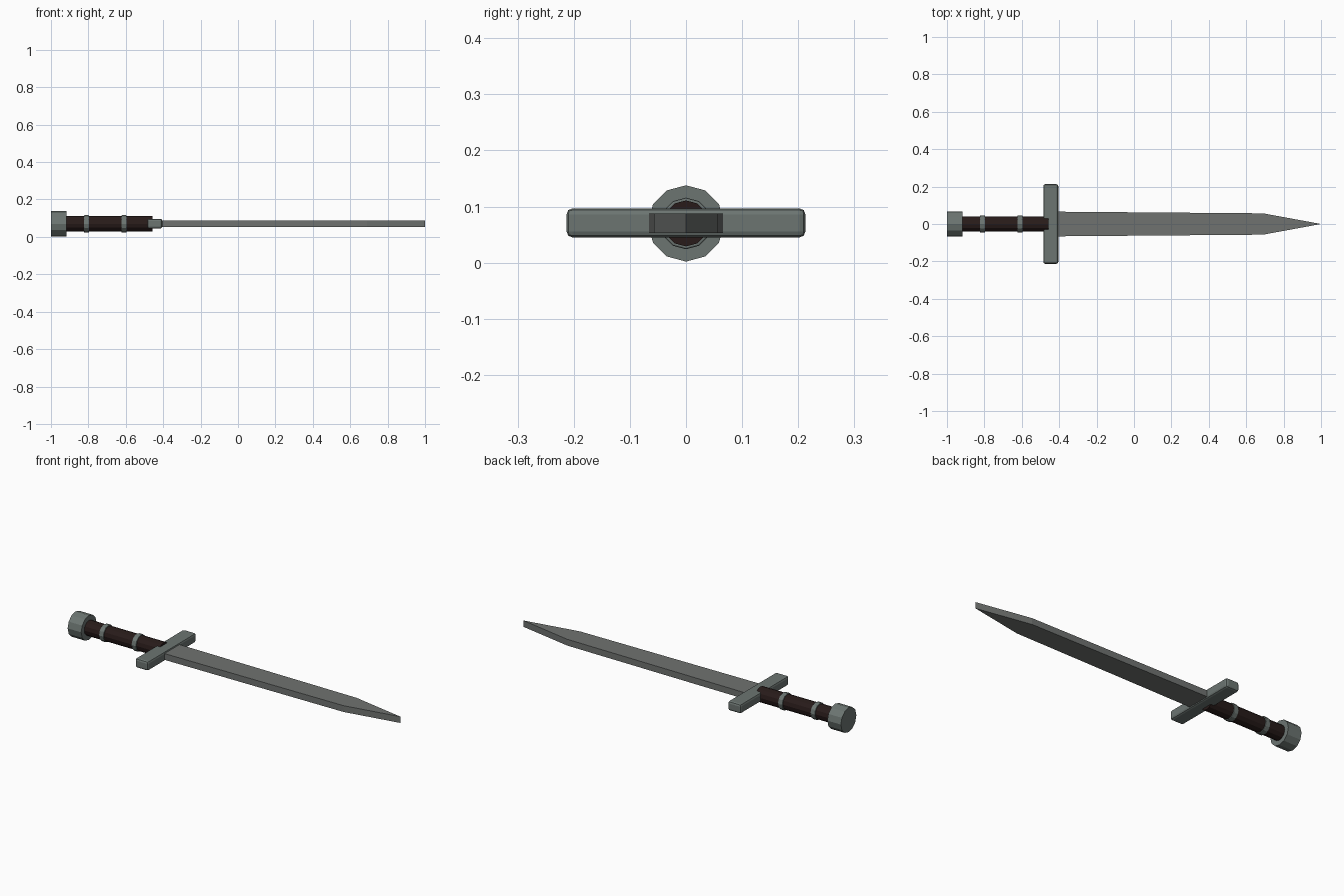
import bpy
import bmesh
import math

cube = bpy.data.objects.get("Cube")
if cube:
    bpy.data.objects.remove(cube, do_unlink=True)

AXIS_Z = 0.07  # height of the sword's long axis


def material(name, rgb):
    mat = bpy.data.materials.new(name)
    mat.use_nodes = True
    colour = (*rgb, 1)
    mat.diffuse_color = colour
    mat.node_tree.nodes["Principled BSDF"].inputs["Base Color"].default_value = colour
    return mat


steel = material("blade steel", (0.16, 0.17, 0.163))
iron = material("fitting iron", (0.15, 0.178, 0.167))
leather = material("dark leather", (0.021, 0.011, 0.01))


def cylinder(name, x0, x1, radius, mat, bevel=0):
    """Twelve-sided cylinder along x."""
    bpy.ops.mesh.primitive_cylinder_add(
        vertices=12, radius=radius, depth=x1 - x0,
        location=((x0 + x1) / 2, 0, AXIS_Z), rotation=(0, math.pi / 2, 0))
    return finish(bpy.context.object, name, mat, bevel)


def finish(obj, name, mat, bevel=0):
    obj.name = name
    obj.data.materials.append(mat)
    if bevel:
        mod = obj.modifiers.new("edge bevel", 'BEVEL')
        mod.width = bevel
        mod.segments = 2
        mod.limit_method = 'ANGLE'
        mod.angle_limit = math.radians(40)
    return obj


# Pommel, grip and the two grip bands
cylinder("pommel", -1.0, -0.917, 0.068, iron)
cylinder("grip", -0.93, -0.457, 0.041, leather)
for name, x in (("rear_band", -0.81), ("front_band", -0.61)):
    cylinder(name, x - 0.014, x + 0.014, 0.046, iron, 0.003)

# Crossguard
bpy.ops.mesh.primitive_cube_add(size=1, location=(-0.445, 0, AXIS_Z + 0.001))
guard = bpy.context.object
guard.scale = (0.08, 0.426, 0.052)
bpy.ops.object.transform_apply(location=False, rotation=False, scale=True)
finish(guard, "crossguard", iron, 0.011)

# Blade: flat outline, mirrored about its centre line and extruded upward
side = [(-0.43, 0.066), (0.69, 0.057)]
outline = side + [(1.0, 0)] + [(x, -y) for x, y in reversed(side)]
bm = bmesh.new()
base = bm.faces.new([bm.verts.new((x, y, 0.053)) for x, y in outline])
top = bmesh.ops.extrude_face_region(bm, geom=[base])["geom"]
bmesh.ops.translate(bm, vec=(0, 0, 0.035),
                    verts=[v for v in top if isinstance(v, bmesh.types.BMVert)])
bmesh.ops.recalc_face_normals(bm, faces=bm.faces)
mesh = bpy.data.meshes.new("blade")
bm.to_mesh(mesh)
bm.free()
blade = bpy.data.objects.new("blade", mesh)
bpy.context.collection.objects.link(blade)
finish(blade, "blade", steel)
